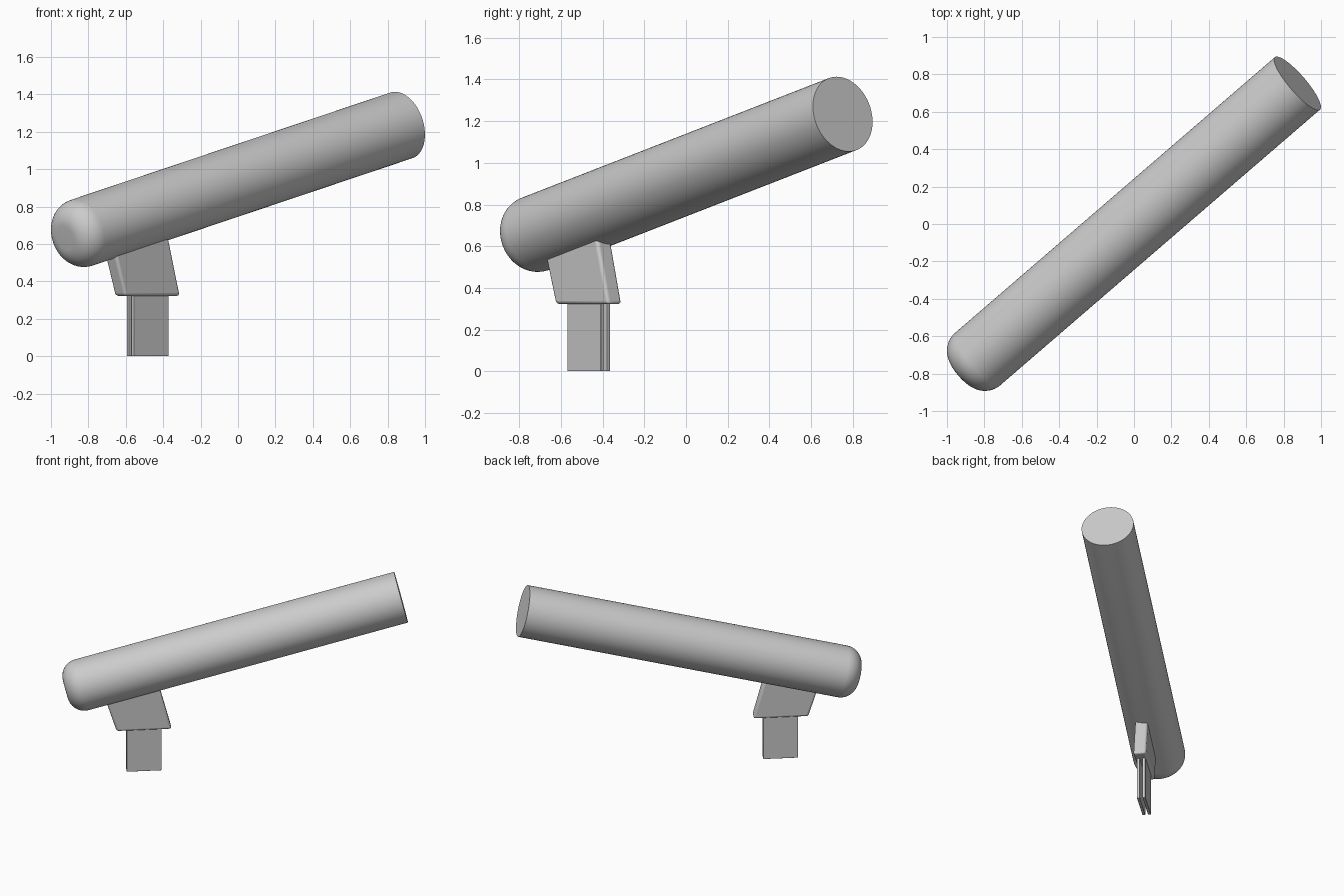
import bpy, bmesh, math
from mathutils import Vector, Matrix

if "Cube" in bpy.data.objects:
    bpy.data.objects.remove(bpy.data.objects["Cube"])

R, F = 0.185, 0.12                        # barrel radius, rounded end radius
TIP = Vector((0.874, 0.752, 1.234))       # centre of the flat end
TAIL = Vector((-0.924, -0.798, 0.630))    # centre of the rounded end
YAW = math.atan2(TIP.y - TAIL.y, TIP.x - TAIL.x)
CLIP = Matrix.Translation((-0.483, -0.467, 0)) @ Matrix.Rotation(YAW, 4, 'Z')


def finish(name, bm, matrix, bevel=0.0):
    bmesh.ops.recalc_face_normals(bm, faces=bm.faces)
    mesh = bpy.data.meshes.new(name)
    bm.to_mesh(mesh)
    bm.free()
    ob = bpy.data.objects.new(name, mesh)
    bpy.context.collection.objects.link(ob)
    ob.matrix_world = matrix
    if bevel:
        mod = ob.modifiers.new("rounding", 'BEVEL')
        mod.width, mod.segments = bevel, 4
    bpy.ops.object.select_all(action='DESELECT')
    ob.select_set(True)
    bpy.context.view_layer.objects.active = ob
    bpy.ops.object.shade_smooth_by_angle(angle=math.radians(35))
    return ob


def plate(name, outline, thickness, offset, bevel):
    """Extrude a side outline (along, z) sideways to a slab."""
    bm = bmesh.new()
    face = bm.faces.new([bm.verts.new((s, offset - thickness / 2, z)) for s, z in outline])
    out = bmesh.ops.extrude_face_region(bm, geom=[face])
    verts = [v for v in out["geom"] if isinstance(v, bmesh.types.BMVert)]
    bmesh.ops.translate(bm, verts=verts, vec=(0, thickness, 0))
    return finish(name, bm, CLIP, bevel)


# Barrel: lathed profile with one rounded and one flat end
axis = TIP - TAIL
profile = [(0, 0)]
for i in range(13):
    a = math.pi / 2 * i / 12
    profile.append((R - F + F * math.sin(a), F - F * math.cos(a)))
profile += [(R, axis.length), (0, axis.length)]
bm = bmesh.new()
pts = [bm.verts.new((r, 0, z)) for r, z in profile]
edges = [bm.edges.new(p) for p in zip(pts, pts[1:])]
bmesh.ops.spin(bm, geom=pts + edges, cent=(0, 0, 0), axis=(0, 0, 1),
               angle=math.tau, steps=64)
bmesh.ops.remove_doubles(bm, verts=bm.verts, dist=1e-4)
turn = axis.to_track_quat('Z', 'Y').to_matrix().to_4x4()
finish("barrel", bm, Matrix.Translation(TAIL) @ turn)

# Neck: leaning block that runs up into the barrel
plate("neck", [(-0.195, 0.322), (0.195, 0.322), (0.094, 0.70), (-0.315, 0.70)],
      0.09, 0, 0.016)

# Twin prongs below the neck
for side, label in ((-1, "right"), (1, "left")):
    plate("prong_" + label, [(-0.123, 0), (0.123, 0), (0.123, 0.36), (-0.123, 0.36)],
          0.02, side * 0.02, 0.003)
